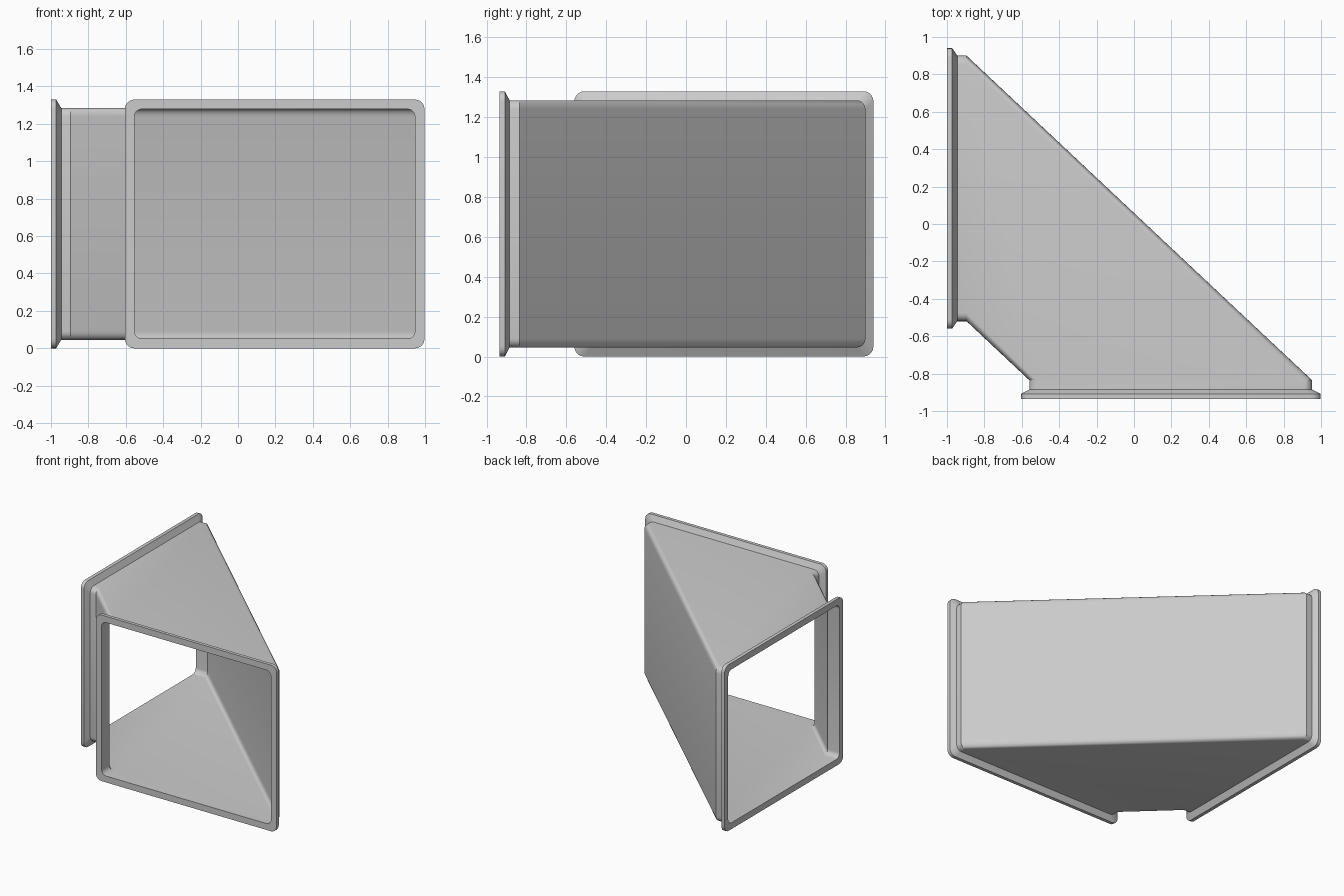
import bpy, bmesh, math
from mathutils import Vector

if "Cube" in bpy.data.objects:
    bpy.data.objects.remove(bpy.data.objects["Cube"])

SEG = 5      # segments per rounded corner
H = 1.33     # overall height
WALL = 0.006


def ring(bm, a, b, z_in, r):
    """Upright rounded rectangle between plan points a (inner bend) and b (outer bend)."""
    a, b = Vector(a), Vector(b)
    length = (b - a).length
    u = (b - a) / length
    z0, z1 = z_in, H - z_in
    corners = [(r, z0 + r, 180), (length - r, z0 + r, 270),
               (length - r, z1 - r, 0), (r, z1 - r, 90)]
    verts = []
    for s, z, start in corners:
        for i in range(SEG + 1):
            t = math.radians(start + 90 * i / SEG)
            p = a + u * (s + r * math.cos(t))
            verts.append(bm.verts.new((p.x, p.y, z + r * math.sin(t))))
    return verts


# duct end facing -x and duct end facing -y
def left(x, grow, z_in, r):
    return (x, -0.52 - grow), (x, 0.90 + grow), z_in, r


def front(y, grow, z_in, r):
    return (-0.56 - grow, y), (0.952 + grow, y), z_in, r


NECK, LIP = 0.045, 0.045
outside = [
    left(-1.0, LIP - 0.005, 0, 0.05), left(-0.972, LIP - 0.005, 0, 0.05),
    left(-0.945, 0, NECK, 0.045), left(-0.895, 0, NECK, 0.045),
    front(-0.835, 0, NECK, 0.045), front(-0.885, 0, NECK, 0.045),
    front(-0.908, LIP, 0, 0.05), front(-0.935, LIP, 0, 0.05),
]
inside = [
    front(-0.935, -WALL, NECK + WALL, 0.04), front(-0.835, -WALL, NECK + WALL, 0.04),
    left(-0.895, -WALL, NECK + WALL, 0.04), left(-1.0, -WALL, NECK + WALL, 0.04),
]

# closed shell: outer skin, flange faces, inner skin
bm = bmesh.new()
rings = [ring(bm, *p) for p in outside + inside]
for k, lo in enumerate(rings):
    hi = rings[(k + 1) % len(rings)]
    n = len(lo)
    for i in range(n):
        j = (i + 1) % n
        bm.faces.new((lo[i], lo[j], hi[j], hi[i]))
bmesh.ops.recalc_face_normals(bm, faces=bm.faces)
mesh = bpy.data.meshes.new("duct_elbow")
bm.to_mesh(mesh)
bm.free()
duct = bpy.data.objects.new("duct_elbow", mesh)
bpy.context.collection.objects.link(duct)
bpy.context.view_layer.objects.active = duct
duct.select_set(True)
bpy.ops.object.shade_smooth_by_angle(angle=math.radians(25))
